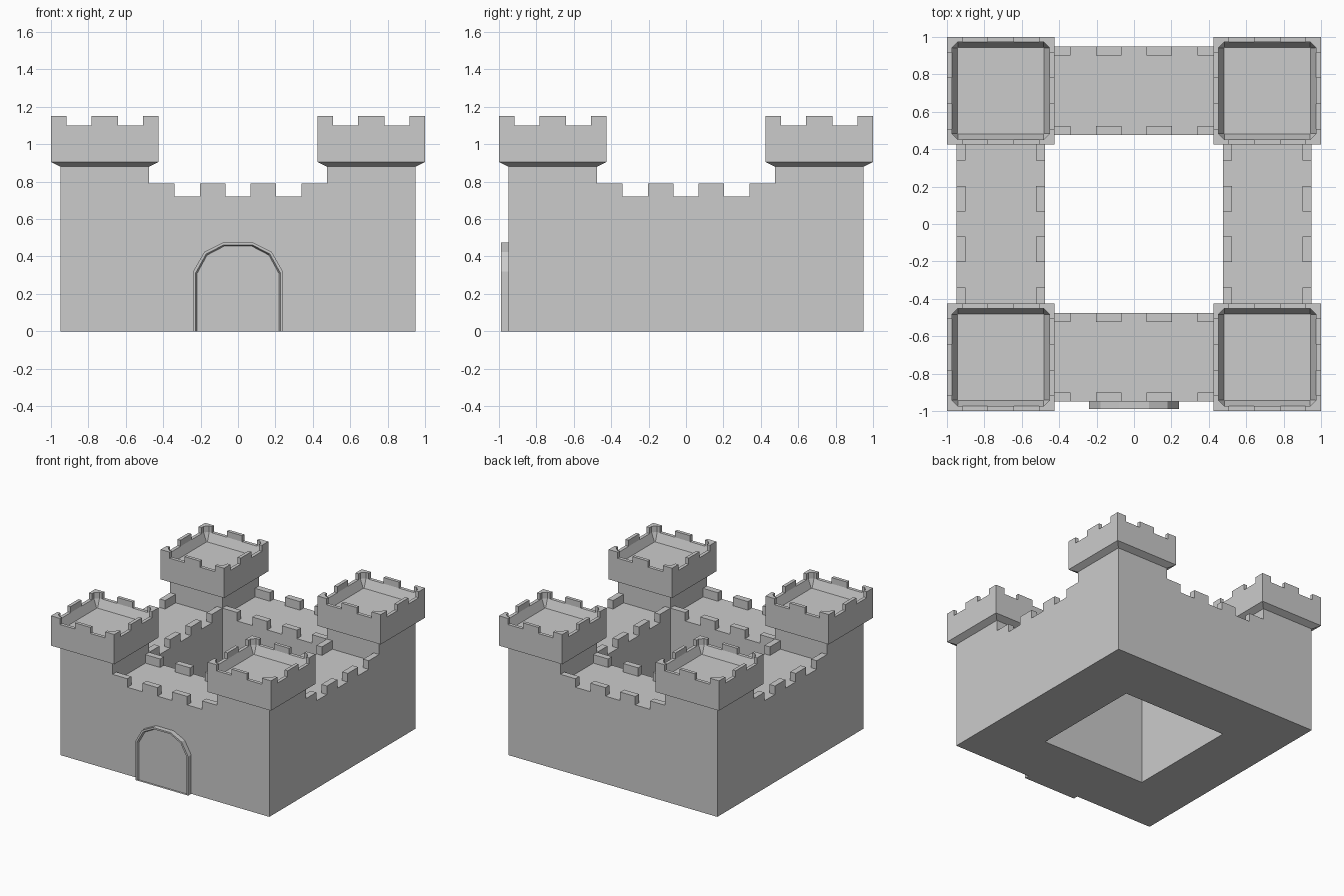
import bpy, bmesh
from math import pi
from mathutils import Matrix, Vector

if "Cube" in bpy.data.objects:
    bpy.data.objects.remove(bpy.data.objects["Cube"])


def finish(bm, name):
    bmesh.ops.remove_doubles(bm, verts=bm.verts, dist=1e-5)
    bmesh.ops.recalc_face_normals(bm, faces=bm.faces)
    me = bpy.data.meshes.new(name)
    bm.to_mesh(me)
    bm.free()
    ob = bpy.data.objects.new(name, me)
    bpy.context.collection.objects.link(ob)
    return ob


def loft(bm, loops, cap_start=False, cap_end=False, join=False):
    """Skin a list of closed point loops with quads."""
    rings = [[bm.verts.new(p) for p in lp] for lp in loops]
    n = len(rings[0])
    pairs = list(zip(rings, rings[1:])) + ([(rings[-1], rings[0])] if join else [])
    for a, b in pairs:
        for i in range(n):
            j = (i + 1) % n
            bm.faces.new((a[i], a[j], b[j], b[i]))
    if cap_start:
        bm.faces.new(rings[0][::-1])
    if cap_end:
        bm.faces.new(rings[-1])


def square(h, z):
    return [(-h, -h, z), (h, -h, z), (h, h, z), (-h, h, z)]


def octagon(h, cut, z):
    """Square loop with cut corners (cut = 0 collapses to a square)."""
    c = h - cut
    return [(x, y, z) for x, y in ((-c, -h), (c, -h), (h, -c), (h, c),
                                   (c, h), (-c, h), (-h, c), (-h, -c))]


def prism(bm, pts, z0, z1, rot=0.0):
    m = Matrix.Rotation(rot, 4, 'Z')
    loft(bm, [[m @ Vector((x, y, z)) for x, y in pts] for z in (z0, z1)], True, True)


def rect(x0, x1, y0, y1):
    return [(x0, y0), (x1, y0), (x1, y1), (x0, y1)]


# Curtain wall block: square ring around the open courtyard
WALL = 0.72
bm = bmesh.new()
loft(bm, [square(0.95, 0), square(0.95, WALL), square(0.475, WALL), square(0.475, 0)], join=True)
finish(bm, "castle_wall")

# Wall battlements: outer and inner rows on all four sides
bm = bmesh.new()
for side in range(4):
    for y0, y1 in ((-0.95, -0.90), (-0.525, -0.475)):
        for x0, x1 in ((-0.475, -0.34), (-0.203, -0.067), (0.067, 0.203), (0.34, 0.475)):
            prism(bm, rect(x0, x1, y0, y1), WALL, 0.79, side * pi / 2)
finish(bm, "wall_battlements")

# Corner towers: shaft, flared head, sunken roof and battlements
C, H, R = 0.7125, 0.2875, 0.26
for sx, sy, tag in ((-1, -1, "front_left"), (1, -1, "front_right"),
                    (-1, 1, "back_left"), (1, 1, "back_right")):
    bm = bmesh.new()
    loft(bm, [octagon(0.2375, 0, WALL), octagon(0.2375, 0, 0.88), octagon(H, 0, 0.905),
              octagon(H, 0, 1.10), octagon(R, 0.03, 1.10), octagon(0.2325, 0.005, 1.03)],
         cap_end=True)
    bmesh.ops.dissolve_degenerate(bm, dist=1e-5, edges=bm.edges)
    tower = finish(bm, "tower_" + tag)
    bm = bmesh.new()
    e = H - 0.082
    corner = [(-H, -H), (-e, -H), (-e, -R), (-R + 0.03, -R), (-R, -R + 0.03), (-R, -e), (-H, -e)]
    for side in range(4):
        prism(bm, rect(-0.07, 0.07, -H, -R), 1.10, 1.15, side * pi / 2)
        prism(bm, corner, 1.10, 1.15, side * pi / 2)
    crown = finish(bm, "tower_battlements_" + tag)
    for ob in (tower, crown):
        ob.location = (sx * C, sy * C, 0)


# Gate: arched frame and two door leaves
def arch(inset, y):
    half = [(0.24, 0), (0.24, 0.32), (0.18, 0.425), (0.08, 0.475)]
    fx, fz = 1 - inset / 0.24, 1 - inset / 0.475
    pts = half + [(-x, z) for x, z in reversed(half)]
    return [(x * fx, y, z * fz) for x, z in pts]


bm = bmesh.new()
loft(bm, [arch(0, -0.95), arch(0, -0.99), arch(0.013, -0.99), arch(0.02, -0.972)])
bmesh.ops.delete(bm, geom=[f for f in bm.faces if all(abs(v.co.z) < 1e-5 for v in f.verts)
                           and f.calc_center_median().y > -0.96], context='FACES')
finish(bm, "gate_frame")

for s, tag in ((-1, "left"), (1, "right")):
    bm = bmesh.new()
    pts = [(s * abs(x), z) for x, _, z in arch(0.02, 0)[:4]]
    pts += [(0, pts[-1][1]), (0, 0)]
    loft(bm, [[(x, y, z) for x, z in pts] for y in (-0.972, -0.95)], True, True)
    finish(bm, "gate_door_" + tag)
